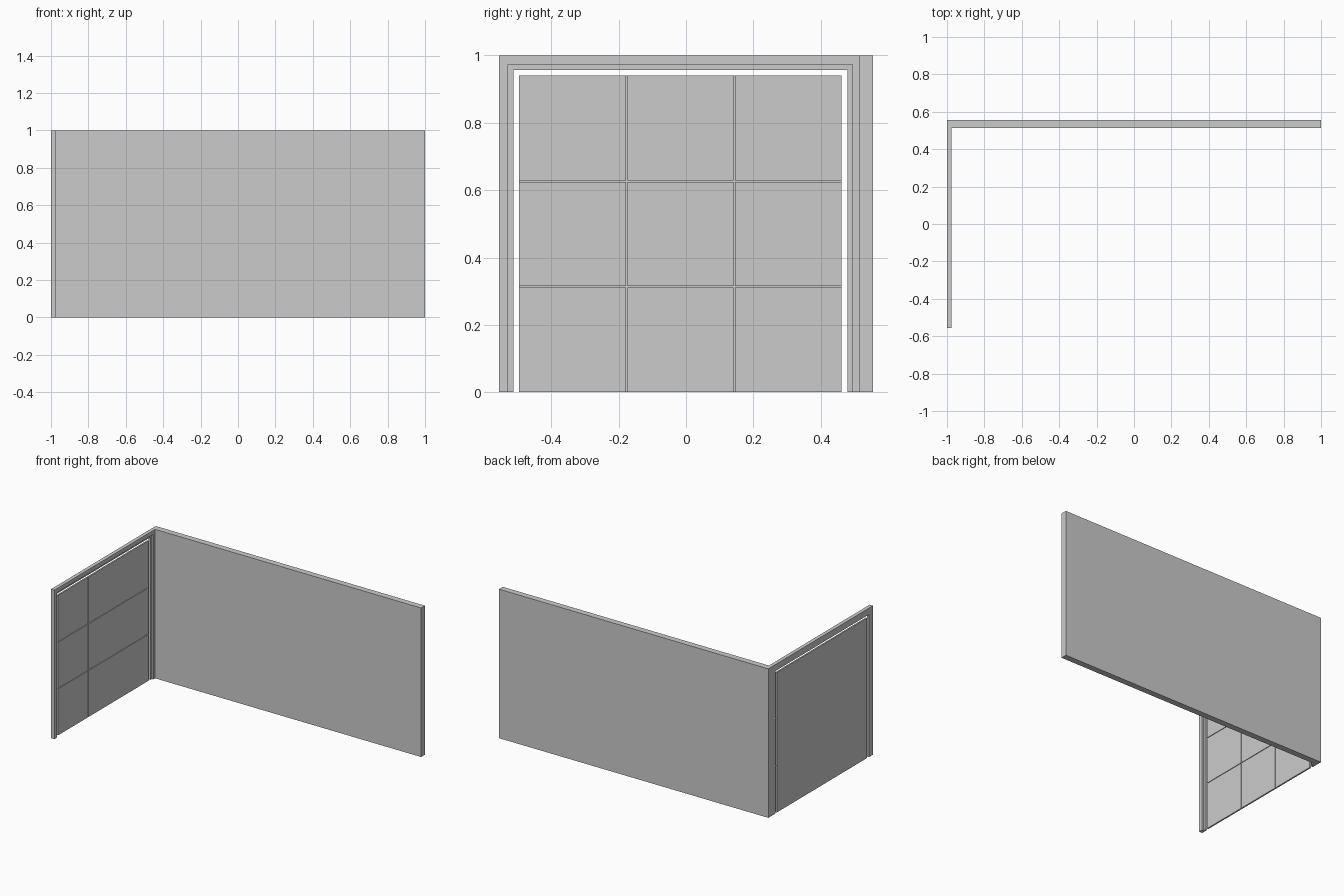
import bpy, bmesh

if "Cube" in bpy.data.objects:
    bpy.data.objects.remove(bpy.data.objects["Cube"])


def mesh_object(name, bm):
    bmesh.ops.recalc_face_normals(bm, faces=bm.faces)
    me = bpy.data.meshes.new(name)
    bm.to_mesh(me)
    bm.free()
    ob = bpy.data.objects.new(name, me)
    bpy.context.collection.objects.link(ob)
    return ob


def add_box(bm, lo, hi):
    verts = bmesh.ops.create_cube(bm, size=1)["verts"]
    for v in verts:
        v.co = [lo[i] if v.co[i] < 0 else hi[i] for i in range(3)]


def box(name, lo, hi):
    bm = bmesh.new()
    add_box(bm, lo, hi)
    return mesh_object(name, bm)


def arch(name, outer, inner, x0, x1):
    """Door-shaped surround; outer and inner are (y min, y max, top)."""
    (a, b, t), (c, d, u) = outer, inner
    outline = [(a, 0), (a, t), (b, t), (b, 0), (d, 0), (d, u), (c, u), (c, 0)]
    bm = bmesh.new()
    face = bm.faces.new([bm.verts.new((x0, y, z)) for y, z in outline])
    ext = bmesh.ops.extrude_face_region(bm, geom=[face], use_keep_orig=True)
    for v in ext["geom"]:
        if isinstance(v, bmesh.types.BMVert):
            v.co.x = x1
    return mesh_object(name, bm)


# Long side wall
box("long_wall", (-1, 0.514, 0), (1, 0.555, 1))

# Stepped door surround: thick outer frame and thinner inner lip
arch("door_frame", (-0.555, 0.514, 1), (-0.528, 0.494, 0.973), -1, -0.975)
arch("door_lip", (-0.528, 0.494, 0.973), (-0.512, 0.479, 0.957), -1, -0.986)

# Door leaf: flat backing with a 3 x 3 grid of raised panels
Y0, Y1, TOP = -0.496, 0.462, 0.94
box("door_backing", (-0.998, Y0, 0), (-0.993, Y1, TOP))
ys = [Y0, -0.176, 0.143, Y1]
zs = [0, TOP / 3, 2 * TOP / 3, TOP]
GAP = 0.002
bm = bmesh.new()
for i in range(3):
    for j in range(3):
        add_box(bm,
                (-0.993, ys[i] + (GAP if i else 0), zs[j] + (GAP if j else 0)),
                (-0.988, ys[i + 1] - (GAP if i < 2 else 0), zs[j + 1] - (GAP if j < 2 else 0)))
mesh_object("door_panels", bm)
